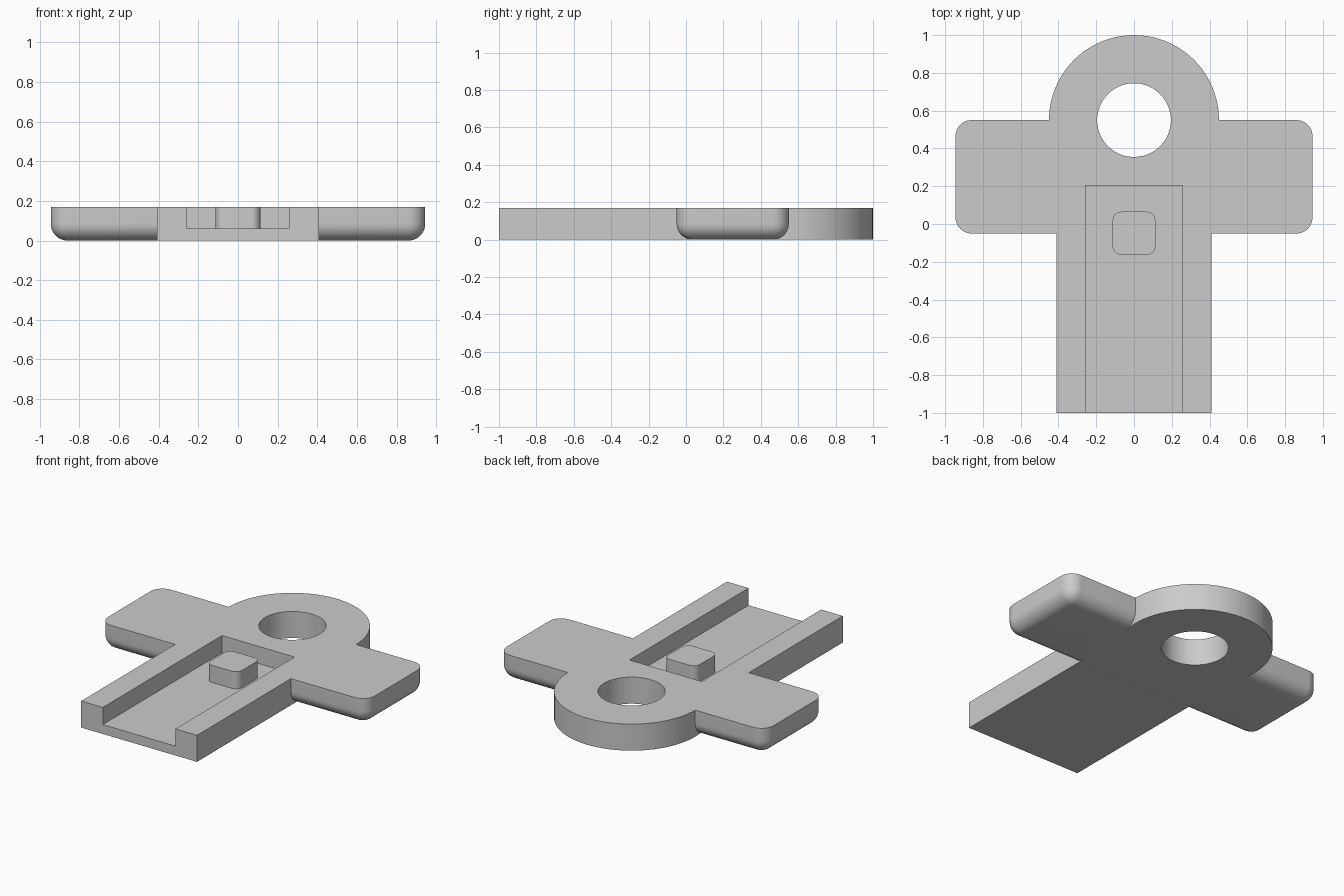
import bpy
import bmesh
from math import radians

if "Cube" in bpy.data.objects:
    bpy.data.objects.remove(bpy.data.objects["Cube"], do_unlink=True)

HEIGHT = 0.17
FLOOR = 0.06
RING_Y = 0.55

grey = bpy.data.materials.new("plain_grey")
grey.use_nodes = True
COLOUR = (0.6, 0.6, 0.6, 1)
grey.diffuse_color = COLOUR
grey.node_tree.nodes["Principled BSDF"].inputs["Base Color"].default_value = COLOUR


def finish(name, bm):
    mesh = bpy.data.meshes.new(name)
    bm.to_mesh(mesh)
    bm.free()
    mesh.materials.append(grey)
    obj = bpy.data.objects.new(name, mesh)
    bpy.context.collection.objects.link(obj)
    return obj


def box(name, low, high, radius=0, round_bottom=False):
    """Box between two corners, with rounded upright and optionally bottom edges."""
    bm = bmesh.new()
    bmesh.ops.create_cube(bm, size=1)
    for v in bm.verts:
        v.co = [h if c > 0 else l for c, l, h in zip(v.co, low, high)]
    if radius:
        def rounded(edge):
            a, b = (v.co.z for v in edge.verts)
            return abs(a - b) > 0.01 or (round_bottom and max(a, b) < low[2] + 0.01)
        bmesh.ops.bevel(bm, geom=[e for e in bm.edges if rounded(e)], offset=radius,
                        segments=10, profile=0.5, affect='EDGES')
    return finish(name, bm)


def disc(name, radius, bottom, top):
    bm = bmesh.new()
    bmesh.ops.create_cone(bm, cap_ends=True, segments=96, radius1=radius,
                          radius2=radius, depth=top - bottom)
    bmesh.ops.translate(bm, verts=bm.verts, vec=(0, RING_Y, (top + bottom) / 2))
    return finish(name, bm)


def combine(target, other, operation):
    mod = target.modifiers.new(other.name, 'BOOLEAN')
    mod.operation = operation
    mod.solver = 'EXACT'
    mod.object = other
    bpy.context.view_layer.objects.active = target
    bpy.ops.object.modifier_apply(modifier=mod.name)
    bpy.data.objects.remove(other, do_unlink=True)


# Flat body: long bar, rounded cross wings and ring end
body = box("body", (-0.41, -1, 0), (0.41, RING_Y, HEIGHT))
combine(body, box("wings", (-0.945, -0.05, 0), (0.945, RING_Y, HEIGHT), 0.085, True), 'UNION')
combine(body, disc("ring_end", 0.45, 0, HEIGHT), 'UNION')

# Through hole and open-ended channel
combine(body, disc("hole_cutter", 0.195, -0.1, 0.3), 'DIFFERENCE')
combine(body, box("channel_cutter", (-0.257, -1.1, FLOOR), (0.257, 0.205, 0.3)), 'DIFFERENCE')

# Raised stud inside the channel
stud = box("channel_stud", (-0.113, -0.163, FLOOR - 0.01), (0.113, 0.065, HEIGHT), 0.045)

for obj in (body, stud):
    bpy.ops.object.select_all(action='DESELECT')
    obj.select_set(True)
    bpy.context.view_layer.objects.active = obj
    bpy.ops.object.shade_smooth_by_angle(angle=radians(30))
